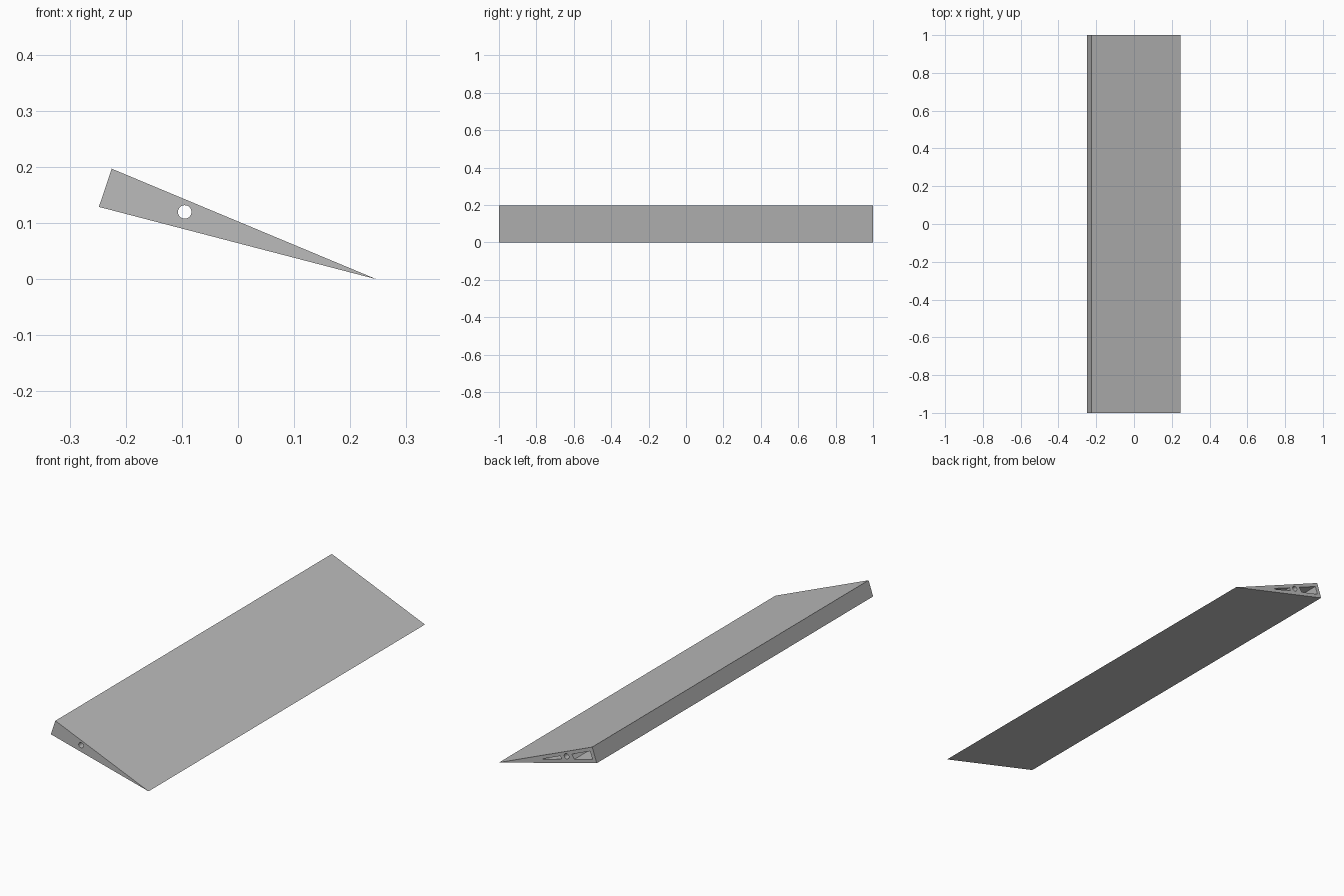
import bpy
import bmesh
import math

cube = bpy.data.objects.get("Cube")
if cube:
    bpy.data.objects.remove(cube, do_unlink=True)

grey = bpy.data.materials.new("mid_grey")
grey.use_nodes = True
colour = (0.5, 0.5, 0.5, 1)
grey.diffuse_color = colour
grey.node_tree.nodes["Principled BSDF"].inputs["Base Color"].default_value = colour


def extrude_profile(name, points, y0, y1):
    """Extrude an (x, z) outline along y into a closed solid."""
    bm = bmesh.new()
    face = bm.faces.new([bm.verts.new((x, y0, z)) for x, z in points])
    out = bmesh.ops.extrude_face_region(bm, geom=[face])
    moved = [v for v in out["geom"] if isinstance(v, bmesh.types.BMVert)]
    bmesh.ops.translate(bm, verts=moved, vec=(0, y1 - y0, 0))
    bmesh.ops.recalc_face_normals(bm, faces=bm.faces)
    mesh = bpy.data.meshes.new(name)
    bm.to_mesh(mesh)
    bm.free()
    mesh.materials.append(grey)
    obj = bpy.data.objects.new(name, mesh)
    bpy.context.collection.objects.link(obj)
    return obj


# Wedge-shaped flap body
flap = extrude_profile("flap", [(-0.248, 0.129), (-0.225, 0.197), (0.247, 0.0)], -1, 1)

# Hinge rod hole, right through the length
rod_hole = [(-0.095 + 0.012 * math.cos(math.tau * i / 32),
             0.12 + 0.012 * math.sin(math.tau * i / 32)) for i in range(32)]

# Hollow chambers, open at the back end only
thick_chamber = [(-0.227, 0.14), (-0.214, 0.175), (-0.122, 0.137), (-0.135, 0.117)]
thin_chamber = [(-0.07, 0.1), (-0.064, 0.113), (0.026, 0.076), (0.022, 0.074)]

cutters = [extrude_profile("rod_hole_cutter", rod_hole, -1.1, 1.1),
           extrude_profile("thick_chamber_cutter", thick_chamber, -0.98, 1.1),
           extrude_profile("thin_chamber_cutter", thin_chamber, -0.98, 1.1)]

bpy.context.view_layer.objects.active = flap
for cutter in cutters:
    cutter.hide_render = True
    mod = flap.modifiers.new("cut", "BOOLEAN")
    mod.operation = "DIFFERENCE"
    mod.solver = "EXACT"
    mod.object = cutter
    bpy.ops.object.modifier_apply(modifier=mod.name)
    bpy.data.objects.remove(cutter, do_unlink=True)

# Smooth the hole, keep every flat edge crisp
bpy.ops.object.select_all(action="DESELECT")
flap.select_set(True)
bpy.ops.object.shade_smooth_by_angle(angle=math.radians(20))
